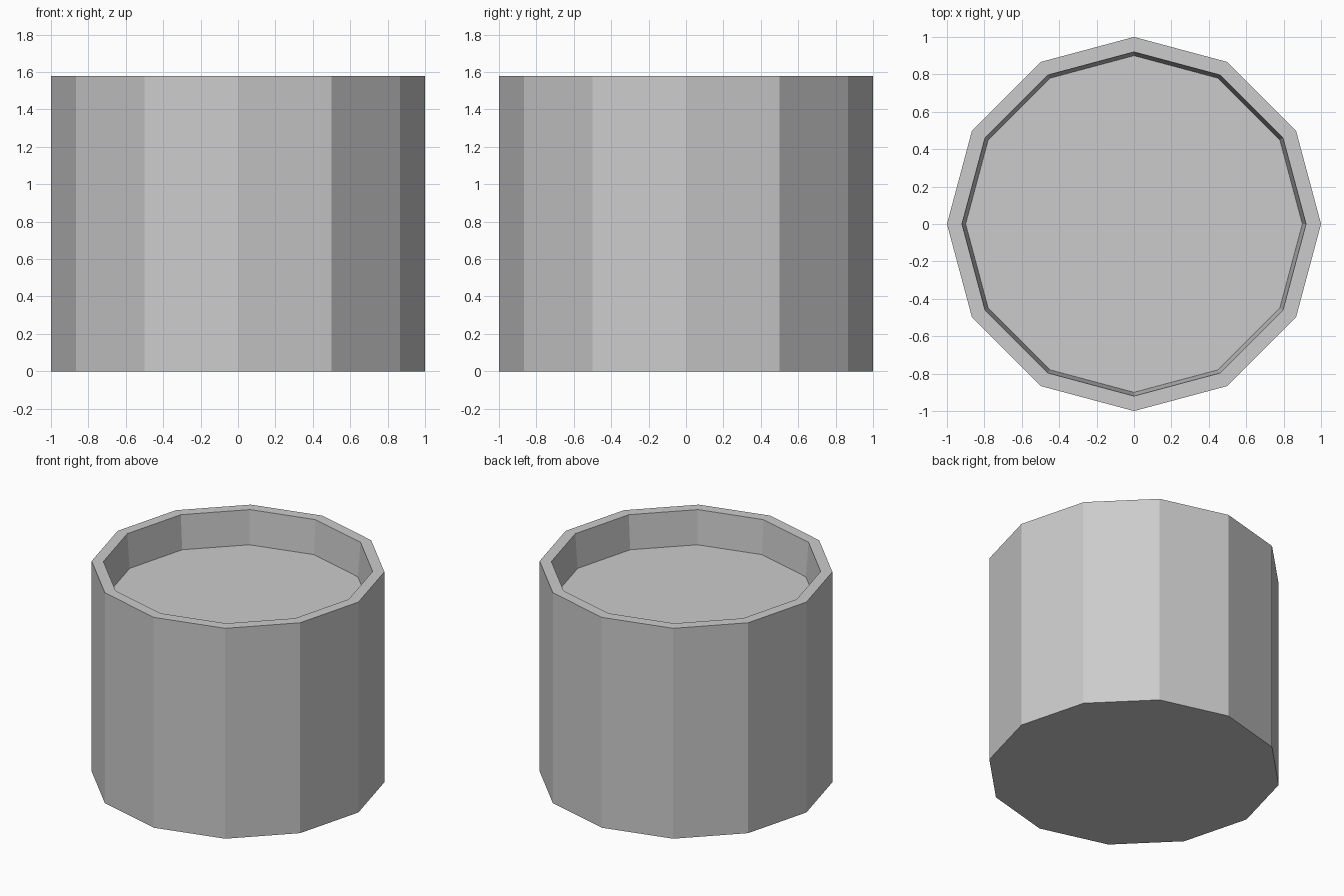
import bpy
import bmesh
from math import cos, sin, tau

if "Cube" in bpy.data.objects:
    bpy.data.objects.remove(bpy.data.objects["Cube"])

SIDES = 12
HEIGHT = 1.58
FLOOR_Z = 1.325


def ring(bm, radius, z):
    return [bm.verts.new((radius * cos(tau * i / SIDES),
                          radius * sin(tau * i / SIDES), z))
            for i in range(SIDES)]


def lathe(name, profile):
    """Revolve (radius, z) points into a flat-faced solid, capped at both ends."""
    bm = bmesh.new()
    rings = [ring(bm, r, z) for r, z in profile]
    for a, b in zip(rings, rings[1:]):
        for i in range(SIDES):
            j = (i + 1) % SIDES
            bm.faces.new((a[i], a[j], b[j], b[i]))
    bm.faces.new(rings[0][::-1])
    bm.faces.new(rings[-1])
    mesh = bpy.data.meshes.new(name)
    bm.to_mesh(mesh)
    bm.free()
    obj = bpy.data.objects.new(name, mesh)
    bpy.context.collection.objects.link(obj)
    return obj


# Tub: outer wall, flat rim, slightly tapered recess and its floor
lathe("round_tub", [(1.0, 0.0), (1.0, HEIGHT), (0.92, HEIGHT), (0.90, FLOOR_Z)])
